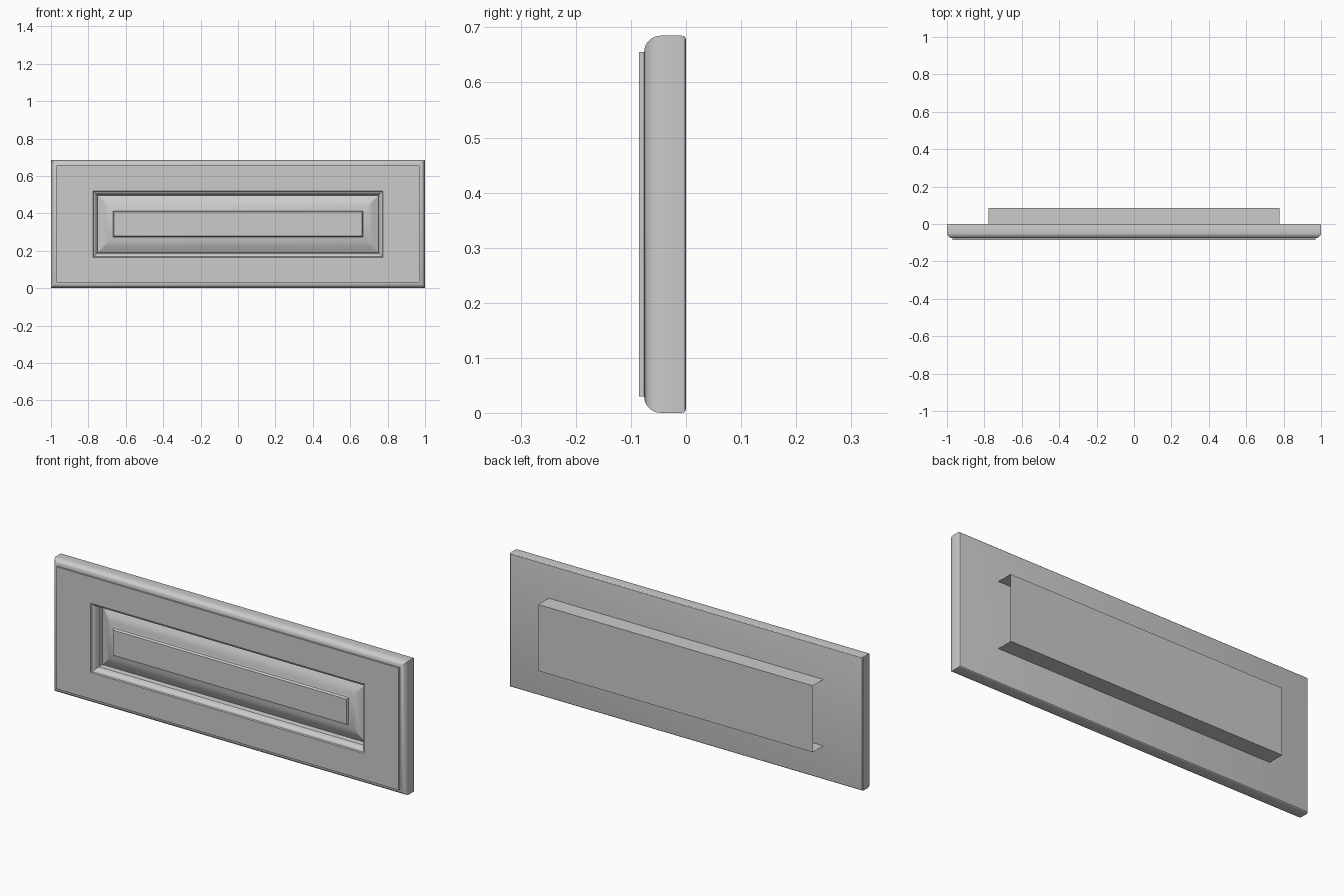
import bpy, bmesh, math

if "Cube" in bpy.data.objects:
    bpy.data.objects.remove(bpy.data.objects["Cube"])

CZ = 0.3425               # centre height of the front
HX, HZ = 1.0, 0.3425      # half size of the slab
RX, RZ = 0.775, 0.1775    # half size of the recess


def finish(bm, name, angle):
    me = bpy.data.meshes.new(name)
    bm.to_mesh(me)
    bm.free()
    ob = bpy.data.objects.new(name, me)
    bpy.context.collection.objects.link(ob)
    bpy.ops.object.select_all(action='DESELECT')
    ob.select_set(True)
    bpy.context.view_layer.objects.active = ob
    bpy.ops.object.shade_smooth_by_angle(angle=math.radians(angle))
    return ob


def rectangle(bm, hx, hz, y):
    return [bm.verts.new((sx * hx, y, CZ + sz * hz))
            for sx, sz in ((-1, -1), (1, -1), (1, 1), (-1, 1))]


def arc(ci, cy, r, a0, a1, n):
    pts = []
    for i in range(n + 1):
        a = math.radians(a0 + (a1 - a0) * i / n)
        pts.append((ci + r * math.cos(a), cy + r * math.sin(a)))
    return pts


# Drawer front: mitred profile of (inset, y), from back to raised centre
edge = arc(0.008, -0.008, 0.008, 90, 180, 3)        # small back rounding
edge += arc(0.03, -0.046, 0.03, 180, 270, 7)        # large front rounding
edge += [(0.03, -0.085)]                            # small step
moulding = [(0.0, -0.085), (0.003, -0.079), (0.008, -0.077), (0.013, -0.073),
            (0.017, -0.066), (0.019, -0.056), (0.023, -0.052), (0.025, -0.025)]
panel = [(0.055, -0.039), (0.085, -0.050), (0.100, -0.054),
         (0.108, -0.057), (0.113, -0.068)]

bm = bmesh.new()
rings = [rectangle(bm, HX - i, HZ - i, y) for i, y in edge]
rings += [rectangle(bm, RX - i, RZ - i, y) for i, y in moulding + panel]
for a, b in zip(rings, rings[1:]):
    for k in range(4):
        n = (k + 1) % 4
        bm.faces.new((a[k], a[n], b[n], b[k]))
bm.faces.new(rings[-1])
bm.faces.new(rings[0][::-1])
bmesh.ops.recalc_face_normals(bm, faces=bm.faces)
finish(bm, "drawer_front", 28)

# Drawer box behind: top, back and bottom boards, open at both ends
bm = bmesh.new()
section = [(0.0, 0.513), (0.085, 0.513), (0.085, 0.173), (0.0, 0.173)]
left = [bm.verts.new((-0.778, y, z)) for y, z in section]
right = [bm.verts.new((0.778, y, z)) for y, z in section]
for k in range(3):
    bm.faces.new((left[k], right[k], right[k + 1], left[k + 1]))
bm.normal_update()
if list(bm.faces)[0].normal.z < 0:
    bmesh.ops.reverse_faces(bm, faces=bm.faces)
finish(bm, "drawer_box", 28)
